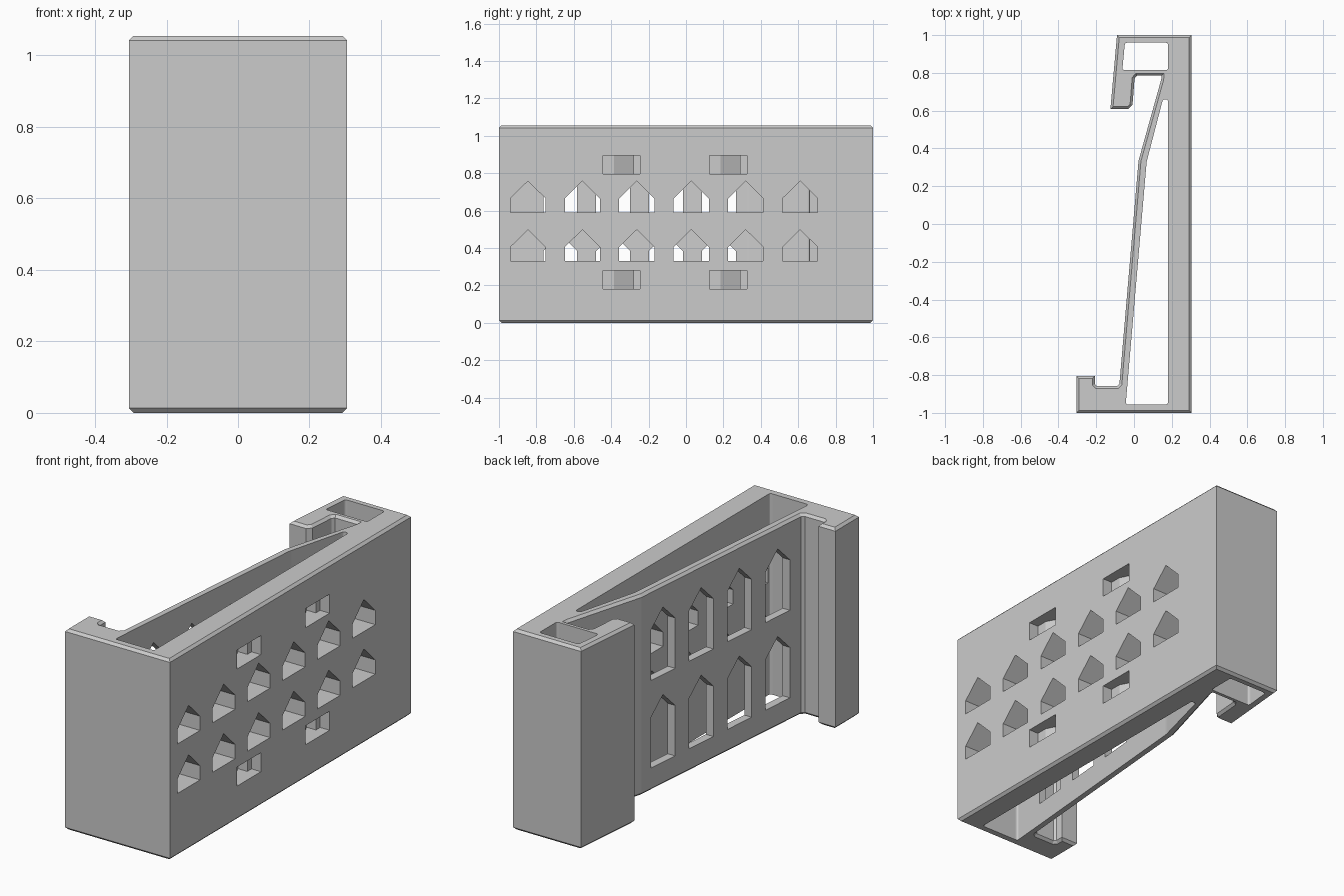
import bpy
import bmesh
from mathutils import Vector

HEIGHT, CHAMFER = 1.055, 0.013

cube = bpy.data.objects.get("Cube")
if cube:
    bpy.data.objects.remove(cube, do_unlink=True)

grey = bpy.data.materials.new("light grey plastic")
grey.use_nodes = True
colour = (0.6, 0.6, 0.6, 1)
grey.diffuse_color = colour
grey.node_tree.nodes["Principled BSDF"].inputs["Base Color"].default_value = colour


def loft(bm, rings):
    """Skin a stack of matching rings and cap both ends."""
    loops = [[bm.verts.new(p) for p in ring] for ring in rings]
    for low, high in zip(loops, loops[1:]):
        for i in range(len(low)):
            j = (i + 1) % len(low)
            bm.faces.new((low[i], low[j], high[j], high[i]))
    bm.faces.new(loops[0][::-1])
    bm.faces.new(loops[-1])


def inset(points, amount):
    """Offset a counter-clockwise outline inwards with mitred corners."""
    pts = [Vector(p) for p in points]
    result = []
    for i, p in enumerate(pts):
        a = (p - pts[i - 1]).normalized()
        b = (pts[(i + 1) % len(pts)] - p).normalized()
        na, nb = Vector((-a.y, a.x)), Vector((-b.y, b.x))
        result.append(p + (na + nb) * amount / (1 + na.dot(nb)))
    return result


def rounded(points, radius, steps=4):
    """Replace each corner by a short curve."""
    pts = [Vector(p) for p in points]
    result = []
    for i, p in enumerate(pts):
        a = p + (pts[i - 1] - p).normalized() * radius
        b = p + (pts[(i + 1) % len(pts)] - p).normalized() * radius
        for s in range(steps + 1):
            t = s / steps
            result.append(a * (1 - t) ** 2 + p * 2 * t * (1 - t) + b * t * t)
    return result


def upright(bm, outline, bottom, top):
    loft(bm, [[(x, y, z) for x, y in outline] for z in (bottom, top)])


def pointed(bm, y, half, bottom, eave, peak, x0, x1):
    """House-shaped prism running along x."""
    shape = [(y - half, bottom), (y + half, bottom), (y + half, eave),
             (y, peak), (y - half, eave)]
    loft(bm, [[(x, a, z) for a, z in shape] for x in (x0, x1)])


def make(name, bm):
    bmesh.ops.recalc_face_normals(bm, faces=bm.faces[:])
    mesh = bpy.data.meshes.new(name)
    bm.to_mesh(mesh)
    bm.free()
    mesh.materials.append(grey)
    obj = bpy.data.objects.new(name, mesh)
    bpy.context.collection.objects.link(obj)
    return obj


# Clip body: wall, hook, springy lever and front lip in one outline
outline = [(0.305, -1), (0.305, 1), (-0.09, 1), (-0.125, 0.608), (-0.03, 0.608),
           (-0.008, 0.63), (0.003, 0.77), (0.015, 0.785), (0.146, 0.785),
           (0.144, 0.765), (0.024, 0.335), (-0.077, -0.845), (-0.09, -0.858),
           (-0.198, -0.858), (-0.207, -0.848), (-0.207, -0.805), (-0.305, -0.805),
           (-0.305, -1)]
small = inset(outline, CHAMFER)
bm = bmesh.new()
loft(bm, [[(x, y, z) for x, y in ring] for ring, z in (
    (small, 0), (outline, CHAMFER), (outline, HEIGHT - CHAMFER), (small, HEIGHT))])
body = make("clip_body", bm)

# Open cavities behind the lever and inside the hook
bm = bmesh.new()
for shape in ([(0.18, -0.955), (0.18, 0.66), (0.153, 0.66), (0.067, 0.33), (-0.044, -0.955)],
              [(0.18, 0.815), (0.18, 0.96), (-0.048, 0.96), (-0.062, 0.815)]):
    upright(bm, rounded(shape, 0.013), -0.1, HEIGHT + 0.1)
cavities = make("cavity_cutter", bm)

# Pointed wall holes, tall lever slots and stepped strap pockets
bm = bmesh.new()
for base in (0.33, 0.59):
    for i in range(6):
        pointed(bm, -0.845 + 0.291 * i, 0.094, base, base + 0.075, base + 0.168, 0.172, 0.4)
for base in (0.12, 0.58):
    for i in range(4):
        pointed(bm, -0.673 + 0.283 * i, 0.09, base, base + 0.265, base + 0.355, -0.2, 0.12)
for base in (0.18, 0.795):
    for y in (-0.445, 0.125):
        pocket = [(0.4, y), (0.4, y + 0.2), (0.25, y + 0.2), (0.25, y + 0.165),
                  (0.195, y + 0.165), (0.25, y + 0.06), (0.25, y)]
        upright(bm, pocket, base, base + 0.1)
openings = make("opening_cutter", bm)

# Cut everything, bake the result and drop the cutters
for cutter in (cavities, openings):
    cutter.hide_render = True
    mod = body.modifiers.new(cutter.name, "BOOLEAN")
    mod.operation = "DIFFERENCE"
    mod.solver = "EXACT"
    mod.object = cutter
bpy.context.view_layer.update()
baked = bpy.data.meshes.new_from_object(body.evaluated_get(bpy.context.evaluated_depsgraph_get()))
body.modifiers.clear()
body.data = baked
for cutter in (cavities, openings):
    bpy.data.objects.remove(cutter, do_unlink=True)
